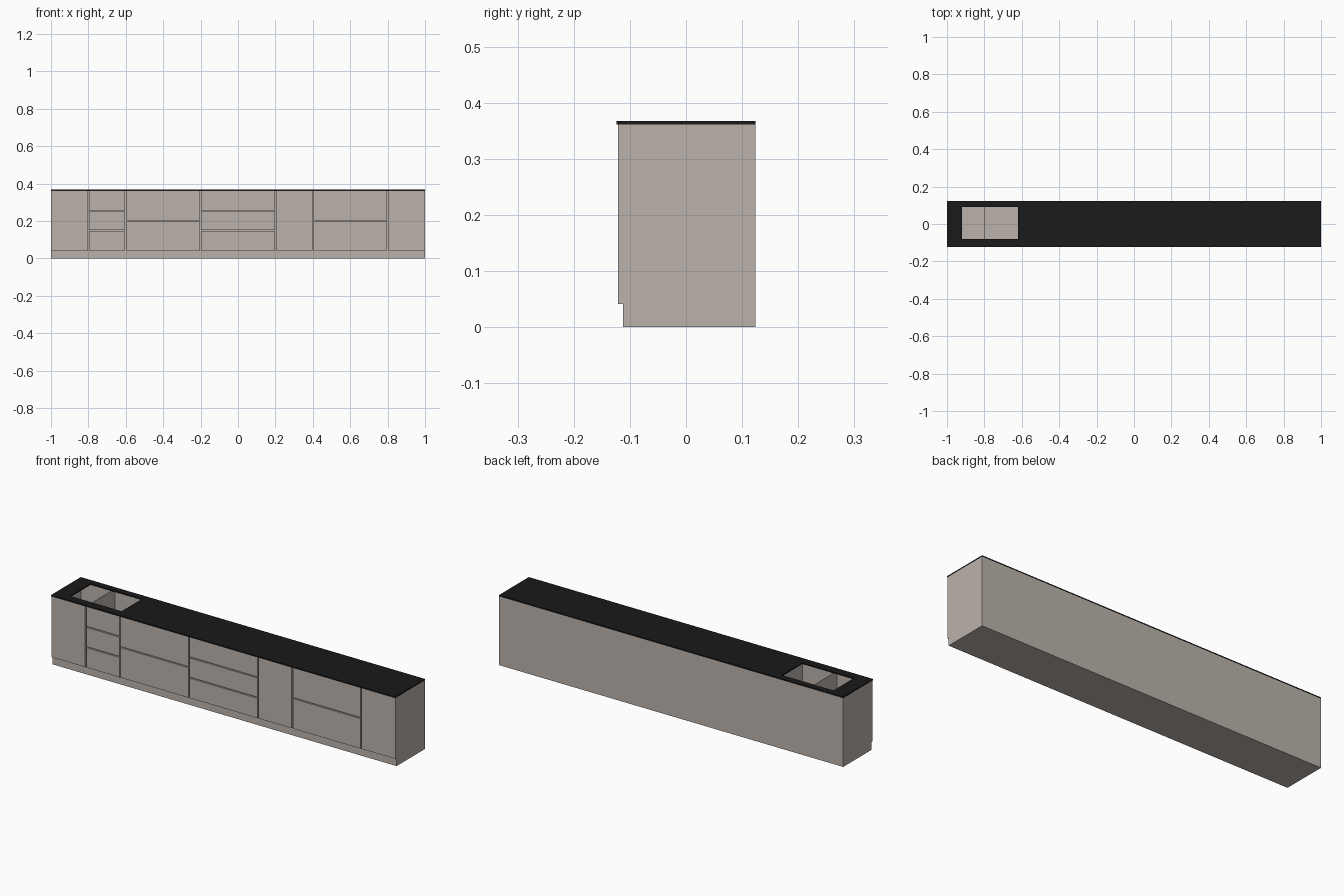
import bpy

if "Cube" in bpy.data.objects:
    bpy.data.objects.remove(bpy.data.objects["Cube"])

def material(name, rgb):
    m = bpy.data.materials.new(name)
    m.diffuse_color = (*rgb, 1)
    m.use_nodes = True
    m.node_tree.nodes["Principled BSDF"].inputs["Base Color"].default_value = m.diffuse_color
    return m

TAUPE = material("taupe", (0.50, 0.45, 0.41))
BLACK = material("black", (0.010, 0.010, 0.010))

def box(name, lo, hi, mat=TAUPE):
    """Axis-aligned box between two corners."""
    bpy.ops.mesh.primitive_cube_add(size=1, location=[(a + b) / 2 for a, b in zip(lo, hi)])
    ob = bpy.context.object
    ob.name = name
    ob.scale = [b - a for a, b in zip(lo, hi)]
    bpy.ops.object.transform_apply(location=False, rotation=False, scale=True)
    ob.data.materials.append(mat)
    return ob

FRONT, CARCASS, BACK = -0.121, -0.112, 0.1235
PLINTH, TOP, WORKTOP = 0.041, 0.361, 0.368
T, GAP = 0.003, 0.006

# Worktop with the sink opening cut out
top = box("worktop", (-1, -0.1235, TOP), (1, BACK, WORKTOP), BLACK)
cutter = box("sink_cutter", (-0.92, -0.08, 0.3), (-0.62, 0.09, 0.4), BLACK)
cutter.hide_render = True
cutter.hide_viewport = True
cut = top.modifiers.new("sink_opening", "BOOLEAN")
cut.object = cutter
cut.operation = "DIFFERENCE"
cut.solver = "EXACT"

# Plinth and hollow carcass
box("plinth", (-1, CARCASS, 0), (1, BACK, PLINTH))
box("back_panel", (-1, BACK - T, PLINTH), (1, BACK, TOP))
box("front_frame", (-1, CARCASS, PLINTH), (1, CARCASS + T, TOP))
for name, x in (("left_side", -1), ("right_side", 1 - T)):
    box(name, (x, CARCASS + T, PLINTH), (x + T, BACK - T, TOP))

# Cabinets: width and number of stacked fronts, left to right
cabinets = [(0.2, 1), (0.2, 3), (0.4, 2), (0.4, 3), (0.2, 1), (0.4, 2), (0.2, 1)]
x = -1.0
for i, (width, rows) in enumerate(cabinets):
    first, last = i == 0, i == len(cabinets) - 1
    x0 = x if first else x + GAP / 2
    x1 = x + width if last else x + width - GAP / 2
    step = (TOP - PLINTH) / rows
    for r in range(rows):
        z0 = PLINTH + r * step + (GAP / 2 if r else 0)
        z1 = PLINTH + (r + 1) * step - (GAP / 2 if r < rows - 1 else 0)
        box("door" if rows == 1 else "drawer_front", (x0, FRONT, z0), (x1, CARCASS, z1))
    x += width
    # Thin partition between neighbouring cabinets
    if not last:
        box("partition", (x - 0.001, CARCASS + T, PLINTH), (x + 0.001, BACK - T, TOP))
